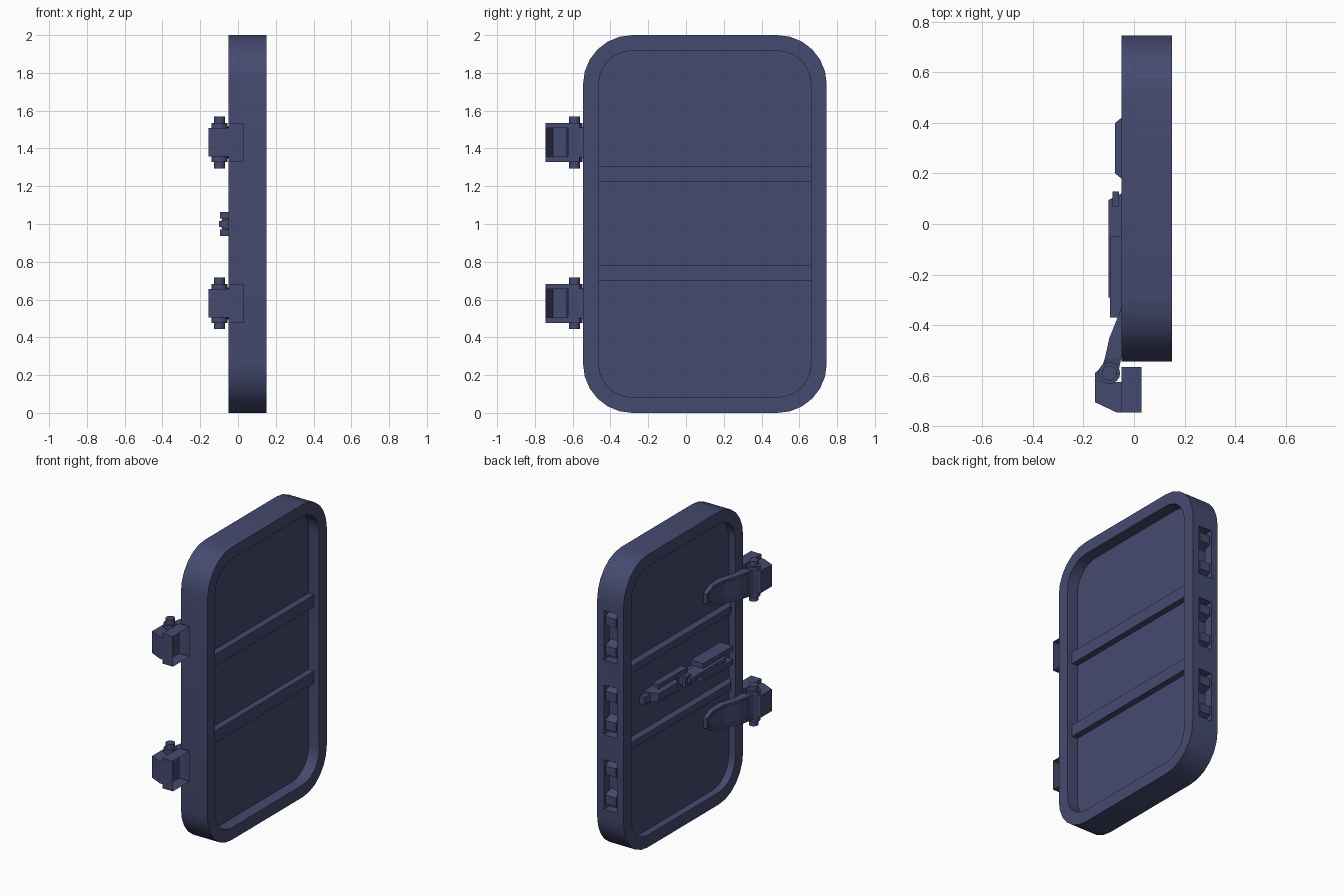
import bpy, bmesh, math

if "Cube" in bpy.data.objects:
    bpy.data.objects.remove(bpy.data.objects["Cube"])

paint = bpy.data.materials.new("blue_grey_paint")
paint.diffuse_color = (0.06, 0.068, 0.16, 1)
paint.use_nodes = True
paint.node_tree.nodes["Principled BSDF"].inputs["Base Color"].default_value = paint.diffuse_color


def finish(name, bm, smooth=False):
    bmesh.ops.recalc_face_normals(bm, faces=bm.faces[:])
    me = bpy.data.meshes.new(name)
    bm.to_mesh(me)
    bm.free()
    ob = bpy.data.objects.new(name, me)
    bpy.context.collection.objects.link(ob)
    me.materials.append(paint)
    if smooth:
        shade(ob)
    return ob


def activate(ob):
    bpy.ops.object.select_all(action='DESELECT')
    ob.select_set(True)
    bpy.context.view_layer.objects.active = ob


def shade(ob):
    activate(ob)
    bpy.ops.object.shade_smooth_by_angle(angle=math.radians(30))


def loft(rings, caps=True):
    """Skin closed rings of equal length."""
    bm = bmesh.new()
    vs = [[bm.verts.new(p) for p in r] for r in rings]
    n = len(vs[0])
    for a, b in zip(vs, vs[1:]):
        for i in range(n):
            j = (i + 1) % n
            bm.faces.new((a[i], a[j], b[j], b[i]))
    if caps:
        bm.faces.new(vs[0])
        bm.faces.new(vs[-1])
    return bm


def box(name, x0, x1, y0, y1, z0, z1):
    ring = lambda z: [(x0, y0, z), (x1, y0, z), (x1, y1, z), (x0, y1, z)]
    return finish(name, loft([ring(z0), ring(z1)]))


def frustum(name, axis, base, top, a, b):
    """Tapered block along x or y; a and b are (lo0, hi0, lo1, hi1) rectangles."""
    def ring(d, r):
        pts = [(r[0], r[2]), (r[1], r[2]), (r[1], r[3]), (r[0], r[3])]
        return [(d, u, z) if axis == 'x' else (u, d, z) for u, z in pts]
    return finish(name, loft([ring(base, a), ring(top, b)]))


def cylinder(name, x, y, r, z0, z1, n=16):
    ring = lambda z: [(x + r * math.cos(math.tau * i / n), y + r * math.sin(math.tau * i / n), z)
                      for i in range(n)]
    return finish(name, loft([ring(z0), ring(z1)]), True)


def rounded(x, inset, n=6):
    """Rounded door outline in the yz plane."""
    r, pts = 0.26 - inset, []
    for cy, cz, a0 in ((0.485, 1.74, 0), (-0.285, 1.74, 90), (-0.285, 0.26, 180), (0.485, 0.26, 270)):
        for i in range(n + 1):
            a = math.radians(a0 + 90 * i / n)
            pts.append((x, cy + r * math.cos(a), cz + r * math.sin(a)))
    return pts


# door leaf: thick rim with a recessed panel on both sides
door = finish("door_leaf", loft([rounded(0, .083), rounded(-.05, .083), rounded(-.05, 0),
                                 rounded(.15, 0), rounded(.15, .083), rounded(.07, .083)]))

# bolt slots in the closing edge, each with two tapered bolts
for z in (0.49, 1.0, 1.51):
    cutter = box("slot_cutter", 0.0, 0.1, 0.685, 0.8, z - 0.17, z + 0.17)
    cutter.hide_render = True
    mod = door.modifiers.new("slot", 'BOOLEAN')
    mod.object, mod.operation, mod.solver = cutter, 'DIFFERENCE', 'EXACT'
    activate(door)
    bpy.ops.object.modifier_apply(modifier=mod.name)
    bpy.data.objects.remove(cutter)
    for s in (-1, 1):
        c = z + s * 0.1
        frustum("edge_bolt", 'y', 0.684, 0.743, (0.01, 0.09, c - .055, c + .055),
                (0.01, 0.09, c - .03, c + .03))
shade(door)

# stiffening ribs across both faces of the panel
for z in (0.743, 1.264):
    box("front_rib", 0.069, 0.112, -0.463, 0.663, z - .041, z + .041)
    frustum("back_rib", 'x', 0.001, -0.03, (-.463, .663, z - .041, z + .041),
            (-.445, .645, z - .024, z + .024))

# hinges
for z in (0.58, 1.432):
    def prism(name, pts, h, caps):
        return loft([[(x, y, z + k * h) for x, y in pts] for k in (-1, 1)], caps)

    # mounting base, open toward the wall side
    bm = bmesh.new()
    def quad(*p):
        bm.faces.new([bm.verts.new(q) for q in p])
    x0, x1, y0, y1, h, k, ym = -.05, .03, -.745, -.565, .103, .075, -.625
    for s in (-1, 1):
        quad((x0, y0, z + s*h), (x1, y0, z + s*h), (x1, y1, z + s*h), (x0, y1, z + s*h))
        quad((x0, y0, z + s*k), (x0, y0, z + s*h), (x0, ym, z + s*h), (x0, ym, z + s*k))
    for y in (y0, y1):
        quad((x0, y, z - h), (x1, y, z - h), (x1, y, z + h), (x0, y, z + h))
    quad((x0, ym, z - h), (x0, y1, z - h), (x0, y1, z + h), (x0, ym, z + h))
    bmesh.ops.remove_doubles(bm, verts=bm.verts[:], dist=1e-4)
    finish("hinge_base", bm)

    # knuckle, hollow toward the base
    bm = prism("hinge_knuckle", [(-.05, -.745), (-.07, -.745), (-.155, -.705), (-.155, -.59),
                                 (-.137, -.575), (-.1, -.625), (-.05, -.625)], .075, True)
    back = [f for f in bm.faces if all(abs(v.co.x + .05) < 1e-4 for v in f.verts)]
    bmesh.ops.delete(bm, geom=back, context='FACES_ONLY')
    finish("hinge_knuckle", bm)

    cylinder("hinge_barrel", -.098, -.59, .043, z - .103, z + .103)
    cylinder("hinge_pin", -.098, -.59, .03, z - .137, z + .137)

    # strap: slopes from the barrel down to the panel, with a sunk middle
    steps = [(-.53, -.115, -.05, .085), (-.45, -.097, -.05, .085), (-.345, -.055, -.005, .08),
             (-.25, -.033, -.001, .07), (-.19, -.025, .001, .035)]
    steps.insert(0, (-.575, -.13, -.06, .075))
    bm = loft([[(t, y, z - w), (t, y, z + w), (b, y, z + w), (b, y, z - w)] for y, t, b, w in steps])
    bmesh.ops.recalc_face_normals(bm, faces=bm.faces[:])
    top = [f for f in bm.faces if f.normal.x < -0.7 and f.calc_center_median().y > -.54]
    bmesh.ops.inset_region(bm, faces=top, thickness=.018, depth=0)
    bmesh.ops.inset_region(bm, faces=top, thickness=.004, depth=-.008)
    finish("hinge_strap", bm)

# central latch: sliding bar, guide rails and grip
frustum("latch_bar_end", 'x', 0.001, -.075, (.14, .46, .955, 1.045), (.2, .4, .975, 1.025))
box("latch_bar", -.035, 0.001, -.36, .5, .975, 1.025)
frustum("latch_grip", 'x', -.03, -.1, (-.33, .13, .97, 1.03), (-.29, .095, .985, 1.015))
box("latch_grip_pad", -.085, -.06, .07, .128, .965, 1.035)
for s in (-1, 1):
    a, b = sorted((1 + s * .03, 1 + s * .063))
    box("latch_guide_rail", -.095, 0.001, -.37, -.05, a, b)
    box("latch_lower_rail", -.045, 0.001, .05, .36, a, b)
